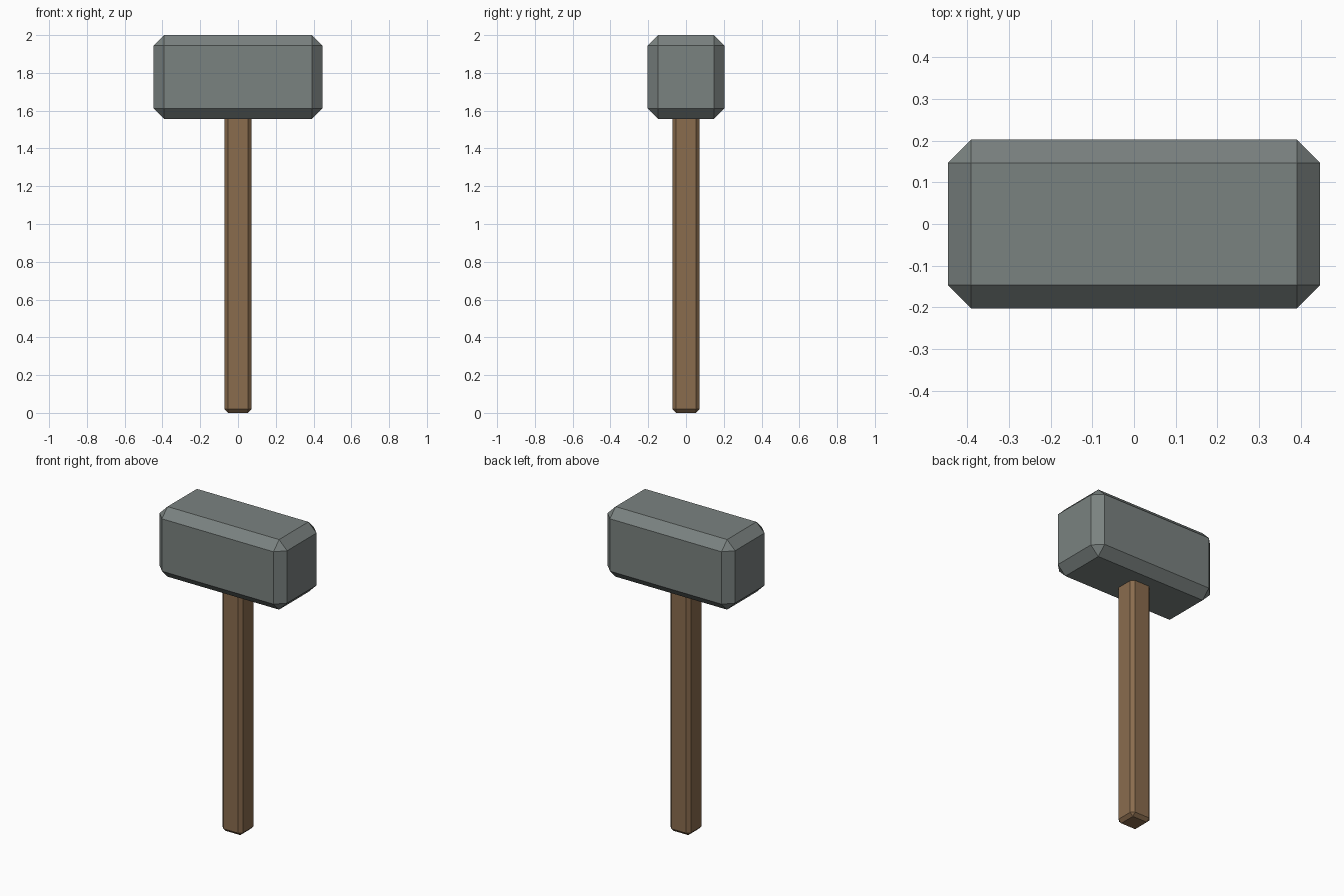
import bpy

if "Cube" in bpy.data.objects:
    bpy.data.objects.remove(bpy.data.objects["Cube"])


def material(name, rgb):
    mat = bpy.data.materials.new(name)
    mat.diffuse_color = (*rgb, 1.0)
    mat.use_nodes = True
    mat.node_tree.nodes["Principled BSDF"].inputs["Base Color"].default_value = mat.diffuse_color
    return mat


def chamfered_box(name, size, centre, chamfer, mat):
    """Flat-faced box with a single flat chamfer on every edge."""
    bpy.ops.mesh.primitive_cube_add(size=1, location=centre)
    obj = bpy.context.object
    obj.name = name
    obj.scale = size
    bpy.ops.object.transform_apply(location=False, rotation=False, scale=True)
    bevel = obj.modifiers.new("chamfer", 'BEVEL')
    bevel.width = chamfer
    bevel.segments = 1
    bevel.limit_method = 'NONE'
    obj.data.materials.append(mat)
    return obj


stone = material("grey stone", (0.195, 0.223, 0.216))
wood = material("brown wood", (0.254, 0.150, 0.076))

# Heavy block head
chamfered_box("hammer_head", (0.894, 0.406, 0.444), (0, 0, 1.778), 0.056, stone)

# Square handle, its top end seated inside the head
chamfered_box("handle", (0.144, 0.144, 1.62), (0, 0, 0.81), 0.02, wood)
